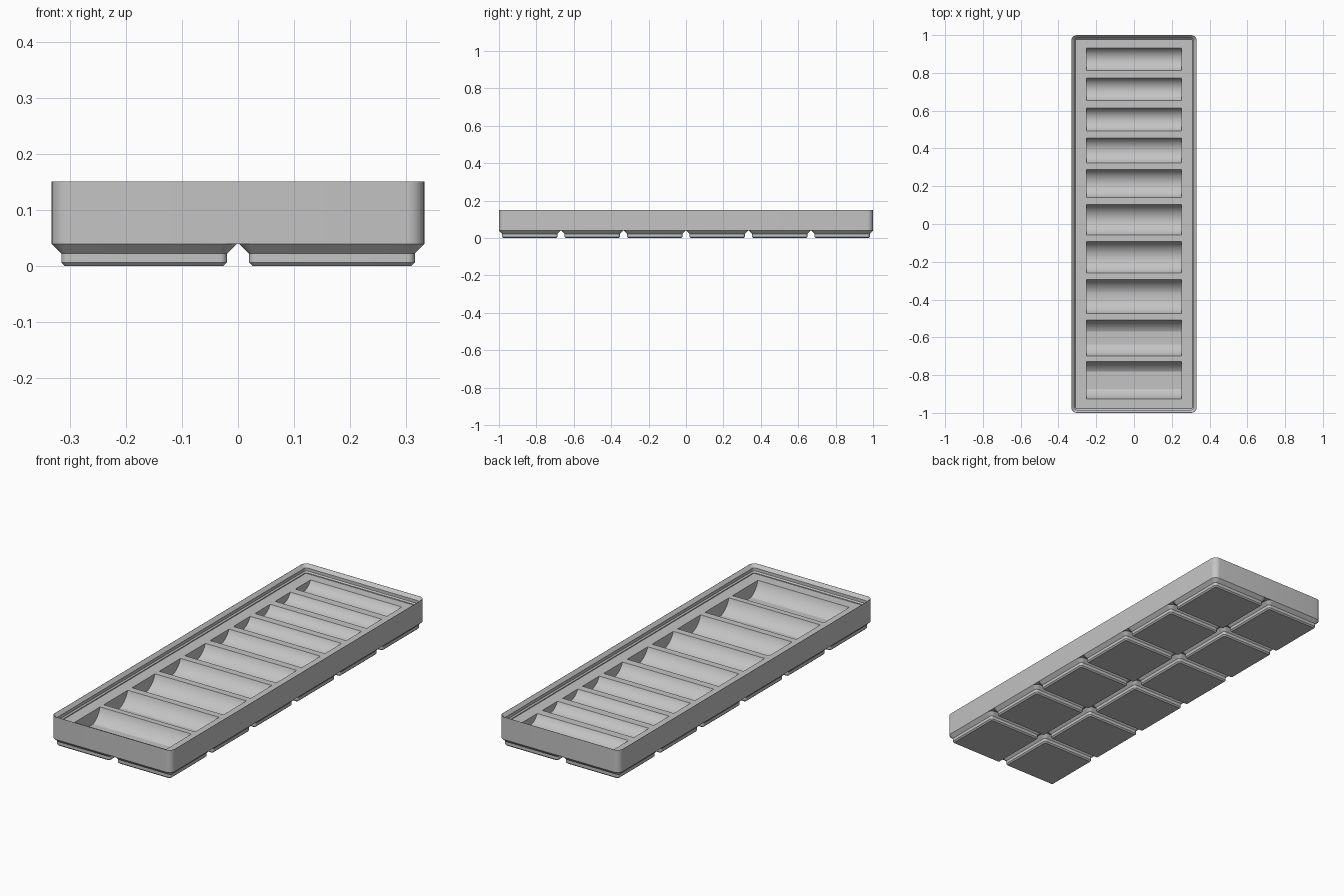
import bpy, bmesh, math

cube = bpy.data.objects.get("Cube")
if cube:
    bpy.data.objects.remove(cube, do_unlink=True)

HALF_X, HALF_Y = 0.332, 1.0
PITCH = 1 / 3          # spacing of the feet
BASE_Z, FLOOR_Z, TOP_Z = 0.039, 0.111, 0.151
SLOT_HALF_X, SLOT_MIN_Z, AXIS_Z = 0.252, 0.046, FLOOR_Z + 0.027

grey = bpy.data.materials.new("light grey plastic")
grey.use_nodes = True
colour = (0.55, 0.55, 0.55, 1)
grey.diffuse_color = colour
grey.node_tree.nodes["Principled BSDF"].inputs["Base Color"].default_value = colour


def make_object(name, bm):
    bmesh.ops.recalc_face_normals(bm, faces=bm.faces)
    mesh = bpy.data.meshes.new(name)
    bm.to_mesh(mesh)
    bm.free()
    mesh.materials.append(grey)
    obj = bpy.data.objects.new(name, mesh)
    bpy.context.collection.objects.link(obj)
    return obj


def rounded_rect(bm, cx, cy, hx, hy, r, z, steps=8):
    verts = []
    for quarter, (sx, sy) in enumerate([(1, 1), (-1, 1), (-1, -1), (1, -1)]):
        for i in range(steps + 1):
            a = (quarter + i / steps) * math.pi / 2
            verts.append(bm.verts.new((cx + sx * (hx - r) + r * math.cos(a),
                                       cy + sy * (hy - r) + r * math.sin(a), z)))
    return verts


def loft(bm, cx, cy, hx, hy, profile):
    """Stack rounded rectangles; each profile row is inset, corner radius, height."""
    rings = [rounded_rect(bm, cx, cy, hx - d, hy - d, r, z) for d, r, z in profile]
    for low, high in zip(rings, rings[1:]):
        n = len(low)
        for i in range(n):
            j = (i + 1) % n
            bm.faces.new((low[i], low[j], high[j], high[i]))
    bm.faces.new(rings[0])
    bm.faces.new(rings[-1])


def smooth(obj):
    bpy.ops.object.select_all(action='DESELECT')
    obj.select_set(True)
    bpy.context.view_layer.objects.active = obj
    bpy.ops.object.shade_smooth_by_angle(angle=math.radians(15))


# Tray body with a stepped stacking lip
bm = bmesh.new()
loft(bm, 0, 0, HALF_X, HALF_Y, [
    (0, 0.03, BASE_Z), (0, 0.03, TOP_Z), (0.001, 0.029, TOP_Z),
    (0.016, 0.016, 0.136), (0.016, 0.016, 0.121),
    (0.022, 0.01, 0.115), (0.022, 0.01, FLOOR_Z)])
tray = make_object("tray_body", bm)

# Rounded troughs, from the widest at the front to the narrowest at the back
slots = [(-0.926, -0.727), (-0.698, -0.509), (-0.475, -0.294), (-0.26, -0.093),
         (-0.058, 0.103), (0.141, 0.289), (0.324, 0.456), (0.493, 0.613),
         (0.653, 0.772), (0.812, 0.931)]
bm = bmesh.new()
for y0, y1 in slots:
    cy, half = (y0 + y1) / 2, (y1 - y0) / 2
    rise = AXIS_Z - FLOOR_Z
    radius = math.hypot(half, rise)
    outer = math.atan2(half, rise)
    inner = math.acos(min(1, (AXIS_Z - SLOT_MIN_Z) / radius))
    steps = 16
    arc = [inner + (outer - inner) * i / steps for i in range(steps + 1)]
    angles = [-a for a in reversed(arc)] + (arc if inner > 0 else arc[1:])
    points = [(cy + radius * math.sin(a), AXIS_Z - radius * math.cos(a)) for a in angles]
    points += [(y1, FLOOR_Z + 0.02), (y0, FLOOR_Z + 0.02)]
    face = bm.faces.new([bm.verts.new((-SLOT_HALF_X, y, z)) for y, z in points])
    new = bmesh.ops.extrude_face_region(bm, geom=[face])["geom"]
    bmesh.ops.translate(bm, vec=(2 * SLOT_HALF_X, 0, 0),
                        verts=[v for v in new if isinstance(v, bmesh.types.BMVert)])
cutter = make_object("trough_cutter", bm)
cutter.hide_render = True

cut = tray.modifiers.new("troughs", 'BOOLEAN')
cut.operation = 'DIFFERENCE'
cut.solver = 'EXACT'
cut.object = cutter
bpy.context.view_layer.objects.active = tray
bpy.ops.object.modifier_apply(modifier=cut.name)
bpy.data.objects.remove(cutter, do_unlink=True)
smooth(tray)

# Chamfered feet in a two by six grid
bm = bmesh.new()
foot_half = PITCH / 2 - 0.002
for col in range(2):
    for row in range(6):
        loft(bm, (col - 0.5) * (2 * HALF_X - 2 * foot_half), 
             (row - 2.5) * (2 * HALF_Y - 2 * foot_half) / 5, foot_half, foot_half, [
            (0.0235, 0.0064, 0), (0.017, 0.0127, 0.0064),
            (0.017, 0.0127, 0.022), (0, 0.03, BASE_Z)])
smooth(make_object("feet", bm))
